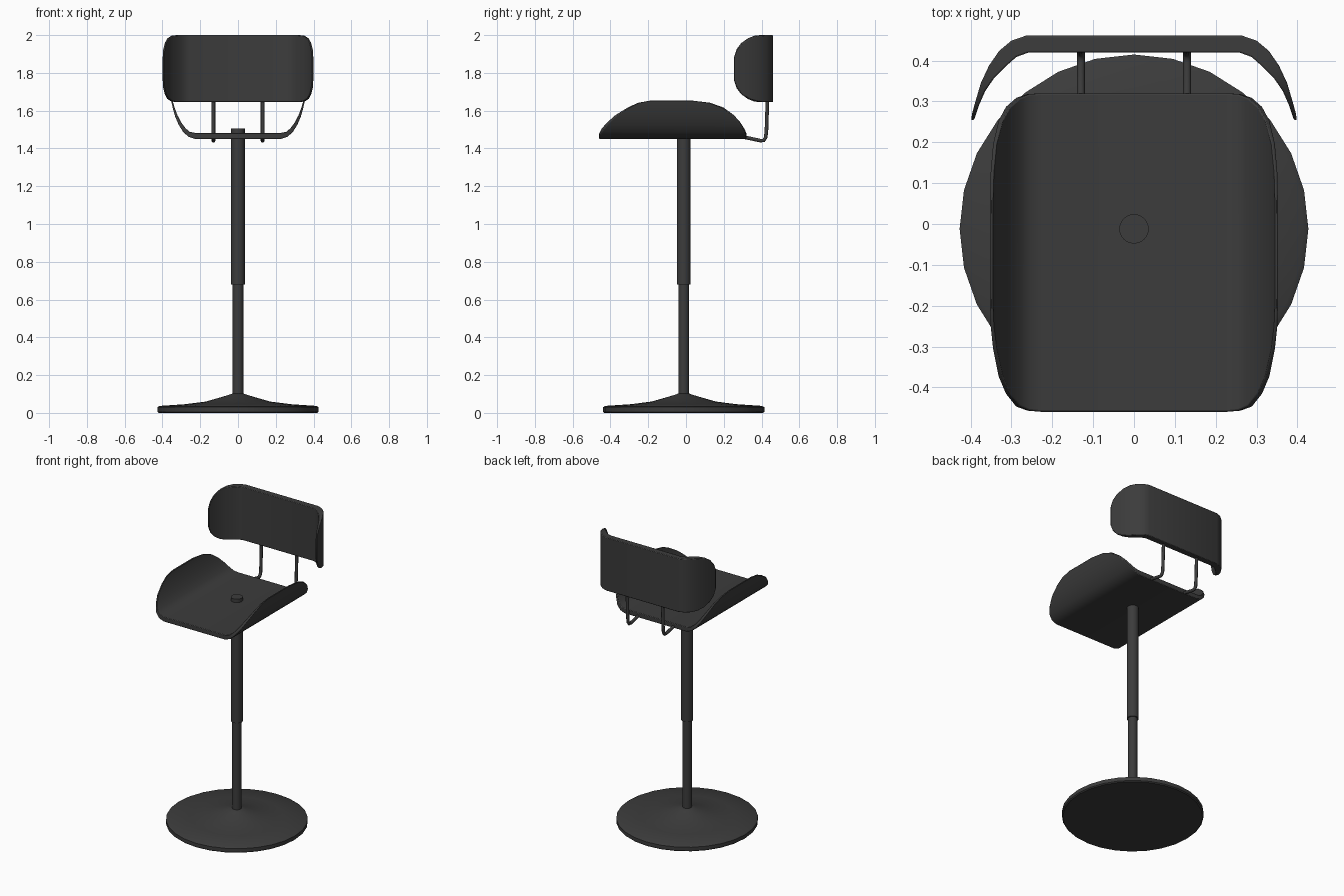
import bpy, bmesh, math
from mathutils import Vector

cube = bpy.data.objects.get("Cube")
if cube:
    bpy.data.objects.remove(cube, do_unlink=True)

charcoal = bpy.data.materials.new("charcoal")
charcoal.use_nodes = True
colour = (0.045, 0.045, 0.045, 1)
charcoal.diffuse_color = colour
charcoal.node_tree.nodes["Principled BSDF"].inputs["Base Color"].default_value = colour

AXIS_Y = -0.012


def finish(name, bm, angle=35):
    bmesh.ops.recalc_face_normals(bm, faces=bm.faces)
    mesh = bpy.data.meshes.new(name)
    bm.to_mesh(mesh)
    bm.free()
    mesh.materials.append(charcoal)
    obj = bpy.data.objects.new(name, mesh)
    bpy.context.collection.objects.link(obj)
    bpy.ops.object.select_all(action='DESELECT')
    obj.select_set(True)
    bpy.context.view_layer.objects.active = obj
    bpy.ops.object.shade_smooth_by_angle(angle=math.radians(angle))
    return obj


def loft(name, rings, angle=35):
    """Skin a chain of closed rings and cap both ends."""
    bm = bmesh.new()
    loops = [[bm.verts.new(p) for p in ring] for ring in rings]
    for a, b in zip(loops, loops[1:]):
        for i in range(len(a)):
            j = (i + 1) % len(a)
            bm.faces.new((a[i], a[j], b[j], b[i]))
    bm.faces.new(loops[0])
    bm.faces.new(loops[-1])
    return finish(name, bm, angle)


def lathe(name, profile, sides):
    def ring(r, z):
        turns = [math.tau * i / sides for i in range(sides)]
        return [(r * math.cos(t), AXIS_Y + r * math.sin(t), z) for t in turns]
    return loft(name, [ring(r, z) for r, z in profile])


def bent_panel(name, stations, place):
    """Stations: (outer x, outer depth, inner x, inner depth, low, high)."""
    rows = [(-a, b, -c, d, lo, hi) for a, b, c, d, lo, hi in reversed(stations)] + stations
    rings = [[place(a, b, lo), place(a, b, hi), place(c, d, hi), place(c, d, lo)]
             for a, b, c, d, lo, hi in rows]
    obj = loft(name, rings)
    bevel = obj.modifiers.new("soft_rim", 'BEVEL')
    bevel.width = 0.005
    bevel.segments = 2
    bevel.limit_method = 'ANGLE'
    bevel.angle_limit = math.radians(50)
    return obj


# Pedestal: flared foot and telescopic column
lathe("base_plate", [(0.42, 0), (0.427, 0.006), (0.427, 0.03), (0.415, 0.037), (0.28, 0.046),
                     (0.17, 0.06), (0.1, 0.08), (0.05, 0.095), (0.03, 0.102)], 28)
lathe("lower_column", [(0.028, 0.09), (0.028, 0.7)], 24)
lathe("upper_column", [(0.036, 0.68), (0.036, 1.505)], 24)

# Seat: flat pan with upturned, rounded side wings
bent_panel("seat", [
    (0.225, 1.45, 0.225, 1.482, -0.46, 0.32),
    (0.262, 1.462, 0.255, 1.488, -0.457, 0.318),
    (0.29, 1.487, 0.278, 1.507, -0.447, 0.309),
    (0.314, 1.525, 0.302, 1.54, -0.417, 0.288),
    (0.332, 1.567, 0.321, 1.577, -0.375, 0.255),
    (0.345, 1.612, 0.336, 1.617, -0.31, 0.2),
    (0.351, 1.64, 0.343, 1.642, -0.255, 0.13),
    (0.353, 1.655, 0.346, 1.655, -0.18, 0.02),
], lambda x, z, y: (x, y, z))

# Backrest: panel wrapping forward at both ends
MID = 1.8225
wrap = [
    (0.265, 0.461, 0.258, 0.42, 0.177),
    (0.3, 0.449, 0.288, 0.409, 0.177),
    (0.33, 0.424, 0.315, 0.385, 0.177),
    (0.355, 0.388, 0.342, 0.358, 0.174),
    (0.375, 0.345, 0.364, 0.326, 0.161),
    (0.388, 0.301, 0.379, 0.292, 0.137),
    (0.396, 0.272, 0.387, 0.268, 0.105),
    (0.399, 0.254, 0.392, 0.254, 0.06),
]
bent_panel("backrest", [(a, b, c, d, MID - h, MID + h) for a, b, c, d, h in wrap],
           lambda x, y, z: (x, y, z))

# Two bent rods carry the backrest
for side, x in (("left", 0.13), ("right", -0.13)):
    path = [(0.28, 1.465), (0.33, 1.455), (0.395, 1.441), (0.412, 1.443),
            (0.422, 1.458), (0.426, 1.5), (0.432, 1.68)]
    points = [Vector((x, y, z)) for y, z in path]
    rings = []
    for i, p in enumerate(points):
        along = (points[min(i + 1, len(points) - 1)] - points[max(i - 1, 0)]).normalized()
        across = along.cross(Vector((1, 0, 0)))
        rings.append([p + 0.01 * (math.cos(t) * Vector((1, 0, 0)) + math.sin(t) * across)
                      for t in (math.tau * k / 10 for k in range(10))])
    loft(side + "_backrest_rod", rings, 60)
